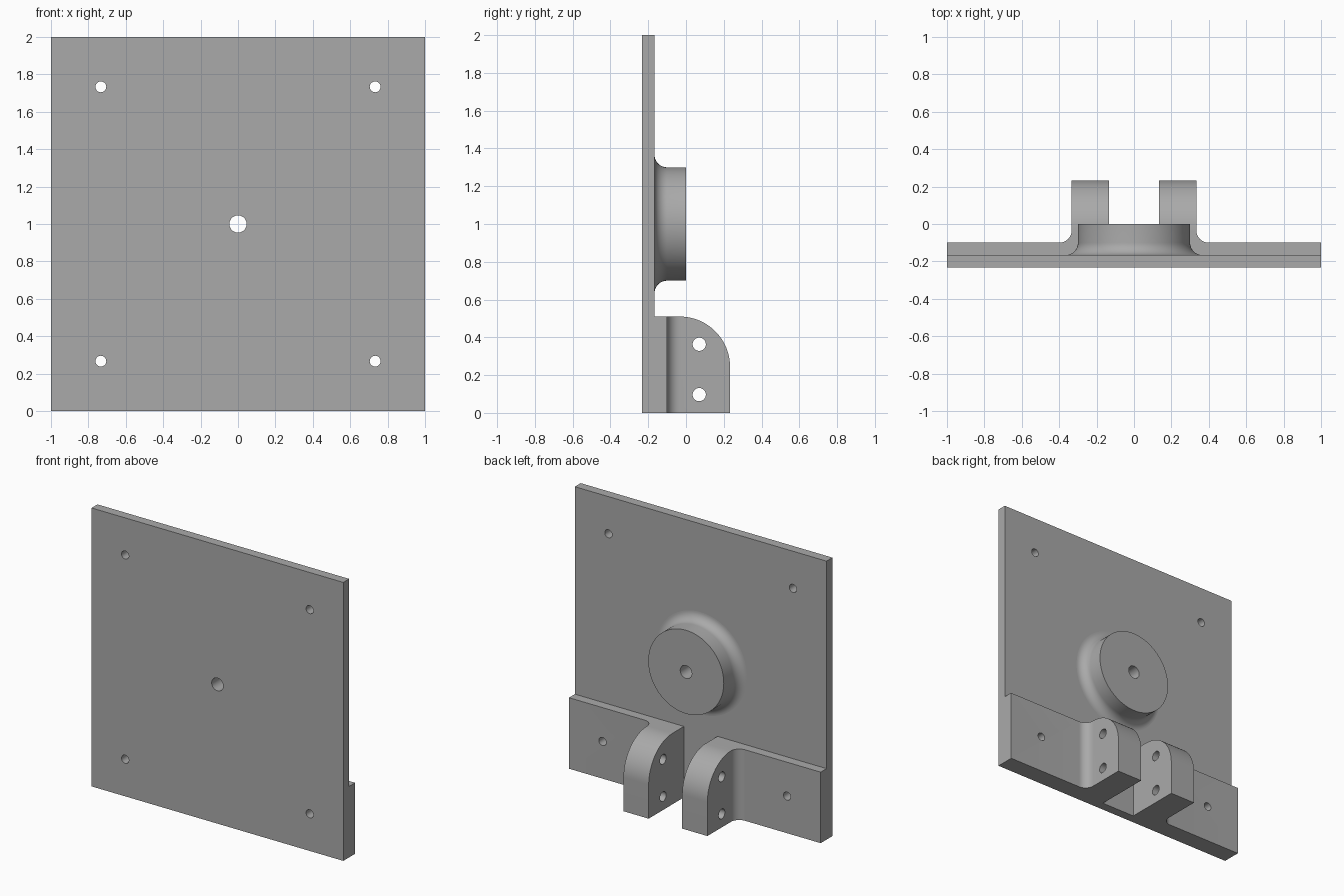
import bpy, bmesh
from math import sin, cos, pi, radians
from mathutils import Vector, Matrix

old = bpy.data.objects.get("Cube")
if old:
    bpy.data.objects.remove(old, do_unlink=True)

# Main dimensions
T = 0.0667                      # sheet thickness and fillet radius
FRONT, BACK = -0.2333, 0.2333
MID = FRONT + T                 # back of plate
FLANGE = MID + T                # back of bracket flange
HEIGHT = 0.51                   # bracket height
ROUND = 0.2667                  # ear rounding radius

metal = bpy.data.materials.new("grey metal")
metal.use_nodes = True
grey = (0.4, 0.4, 0.4, 1)
metal.diffuse_color = grey
metal.node_tree.nodes["Principled BSDF"].inputs["Base Color"].default_value = grey


def finish(bm, name):
    bmesh.ops.recalc_face_normals(bm, faces=bm.faces)
    mesh = bpy.data.meshes.new(name)
    bm.to_mesh(mesh)
    bm.free()
    mesh.materials.append(metal)
    ob = bpy.data.objects.new(name, mesh)
    bpy.context.collection.objects.link(ob)
    return ob


def arc(cx, cy, r, start, end, n=24):
    angles = [radians(start + (end - start) * i / n) for i in range(n + 1)]
    return [(cx + r * cos(a), cy + r * sin(a)) for a in angles]


def extrude(name, points, depth):
    bm = bmesh.new()
    face = bm.faces.new([bm.verts.new(p) for p in points])
    new = bmesh.ops.extrude_face_region(bm, geom=[face])["geom"]
    verts = [v for v in new if isinstance(v, bmesh.types.BMVert)]
    bmesh.ops.translate(bm, verts=verts, vec=depth)
    return finish(bm, name)


def drill(name, centre, radius, length, axis):
    bm = bmesh.new()
    turn = Matrix.Rotation(pi / 2, 4, "X" if axis == "Y" else "Y")
    bmesh.ops.create_cone(bm, cap_ends=True, segments=48, radius1=radius,
                          radius2=radius, depth=length,
                          matrix=Matrix.Translation(centre) @ turn)
    return finish(bm, name)


def combine(ob, tool, operation):
    mod = ob.modifiers.new("cut", "BOOLEAN")
    mod.operation, mod.solver, mod.object = operation, "EXACT", tool
    bake(ob)
    bpy.data.objects.remove(tool, do_unlink=True)


def bake(ob):
    graph = bpy.context.evaluated_depsgraph_get()
    mesh = bpy.data.meshes.new_from_object(ob.evaluated_get(graph))
    ob.modifiers.clear()
    ob.data = mesh


def smooth(ob):
    bpy.ops.object.select_all(action="DESELECT")
    ob.select_set(True)
    bpy.context.view_layer.objects.active = ob
    bpy.ops.object.shade_smooth_by_angle(angle=radians(30))


# Base plate with corner holes and a centre hole
plate = extrude("base_plate", [(x, FRONT, z) for x, z in
                               ((-1, 0), (1, 0), (1, 2), (-1, 2))], (0, T, 0))
for x in (-0.7333, 0.7333):
    for z in (0.2667, 1.7333):
        combine(plate, drill("hole", (x, FRONT, z), 0.029, 0.4, "Y"), "DIFFERENCE")
combine(plate, drill("hole", (0, FRONT, 1), 0.046, 0.4, "Y"), "DIFFERENCE")
smooth(plate)

# Round boss: ring profile with a filleted foot, spun about the y axis
R, BORE = 0.3, 0.046
profile = [(BORE, MID)] + arc(R + T, MID + T, T, 270, 180, 12) + [(R, 0), (BORE, 0)]
bm = bmesh.new()
verts = [bm.verts.new((r, y, 1)) for r, y in profile]
edges = [bm.edges.new((a, b)) for a, b in zip(verts, verts[1:] + verts[:1])]
bmesh.ops.spin(bm, geom=verts + edges, cent=(0, 0, 1), axis=(0, 1, 0),
               angle=2 * pi, steps=96)
bmesh.ops.remove_doubles(bm, verts=bm.verts, dist=0.0001)
boss = finish(bm, "centre_boss")
smooth(boss)

# Bracket: plan outline intersected with the rounded side outline
IN, OUT = 0.1333, 0.3333
plan = [(IN, MID), (1, MID), (1, FLANGE)]
plan += arc(OUT + T, FLANGE + T, T, 270, 180, 12)
plan += [(OUT, BACK), (IN, BACK)]
bracket = extrude("brackets", [(x, y, 0) for x, y in plan], (0, 0, HEIGHT))

side = [(MID - 0.1, -0.1), (BACK + 0.1, -0.1), (BACK + 0.1, HEIGHT - ROUND)]
side = [(BACK, HEIGHT - ROUND)] + arc(BACK - ROUND, HEIGHT - ROUND, ROUND, 0, 90)[1:]
corner = side + [(BACK - ROUND, HEIGHT + 0.1), (BACK + 0.1, HEIGHT + 0.1),
                 (BACK + 0.1, HEIGHT - ROUND)]
combine(bracket, extrude("rounding", [(0, y, z) for y, z in corner], (0.6, 0, 0)),
        "DIFFERENCE")

# Pin holes through the ear and a bolt hole through the flange
for z in (0.0967, 0.3633):
    combine(bracket, drill("hole", (0.2333, 0.07, z), 0.035, 0.4, "X"), "DIFFERENCE")
combine(bracket, drill("hole", (0.7333, MID, 0.2667), 0.029, 0.4, "Y"), "DIFFERENCE")
bracket.modifiers.new("both sides", "MIRROR").use_mirror_merge = False
bake(bracket)
smooth(bracket)
